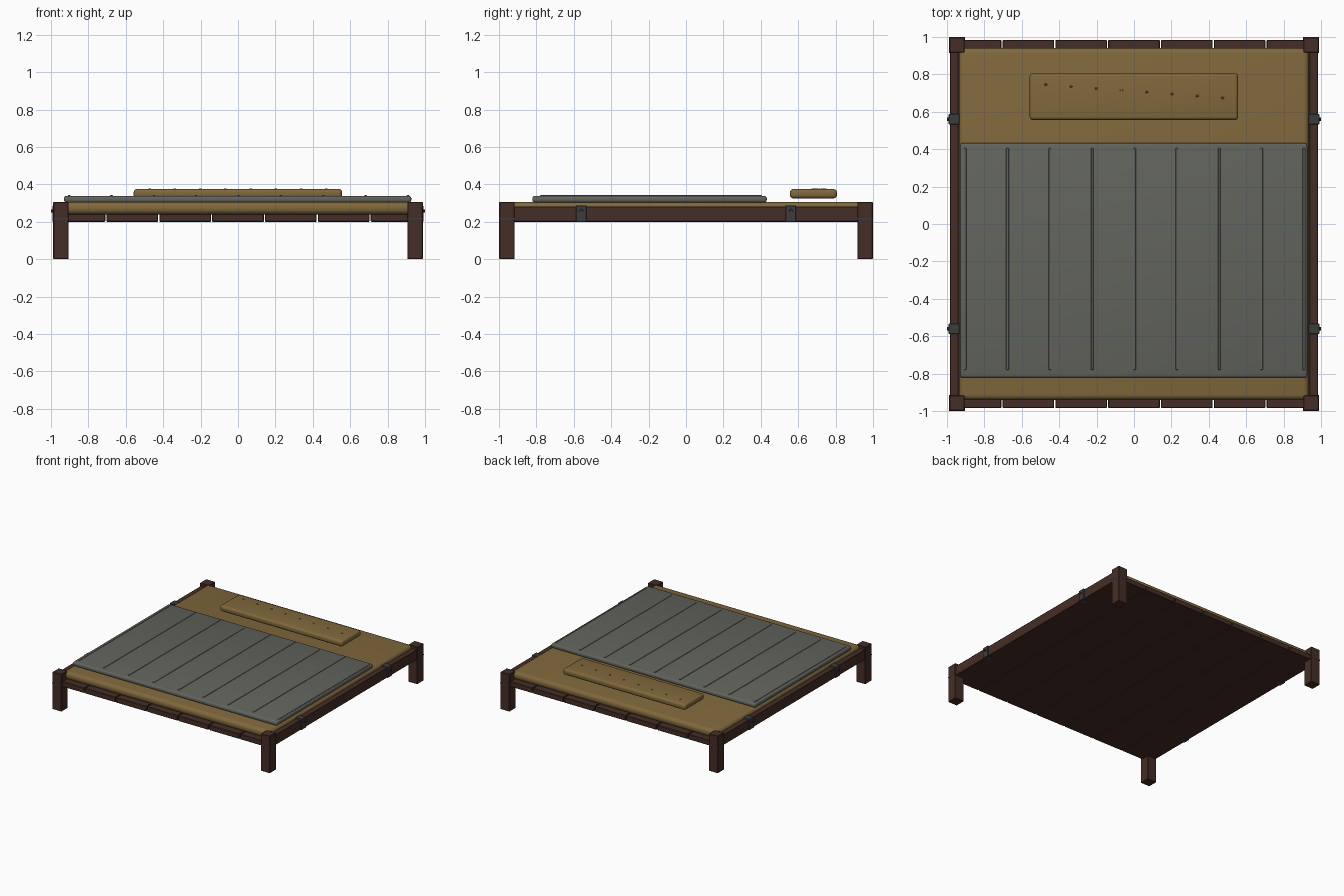
import bpy, bmesh
from mathutils import Matrix, Vector

if "Cube" in bpy.data.objects:
    bpy.data.objects.remove(bpy.data.objects["Cube"])


def material(name, rgb):
    m = bpy.data.materials.new(name)
    m.diffuse_color = (*rgb, 1)
    m.use_nodes = True
    m.node_tree.nodes["Principled BSDF"].inputs["Base Color"].default_value = m.diffuse_color
    return m


wood = material("dark_wood", (0.060, 0.027, 0.019))
canvas = material("tan_canvas", (0.216, 0.138, 0.045))
wool = material("grey_wool", (0.122, 0.127, 0.109))
iron = material("dark_iron", (0.046, 0.046, 0.046))


def box(name, x, y, z, mat, bevel=0.0, segments=1):
    """Box spanning the (min, max) ranges, with optional rounded edges."""
    lo, hi = Vector((x[0], y[0], z[0])), Vector((x[1], y[1], z[1]))
    bm = bmesh.new()
    bmesh.ops.create_cube(bm, size=1, matrix=Matrix.Translation((lo + hi) / 2)
                          @ Matrix.Diagonal((*(hi - lo), 1)))
    if bevel:
        bmesh.ops.bevel(bm, geom=bm.edges[:], offset=bevel, segments=segments,
                        profile=0.5, affect='EDGES')
    return finish(name, bm, mat, segments > 1)


def finish(name, bm, mat, smooth=False):
    me = bpy.data.meshes.new(name)
    bm.to_mesh(me)
    bm.free()
    me.materials.append(mat)
    ob = bpy.data.objects.new(name, me)
    bpy.context.collection.objects.link(ob)
    if smooth:
        bpy.ops.object.select_all(action='DESELECT')
        ob.select_set(True)
        bpy.context.view_layer.objects.active = ob
        bpy.ops.object.shade_smooth_by_angle(angle=0.7)
    return ob


def span(a, b, side):
    return sorted((a * side, b * side))


# Corner posts with thin iron bands
for sx in (-1, 1):
    for sy in (-1, 1):
        box("corner_post", span(0.905, 0.989, sx), span(0.916, 0.999, sy),
            (0, 0.306), wood, 0.004)
        box("post_band", span(0.904, 0.990, sx), span(0.915, 1.0, sy),
            (0.211, 0.219), iron)

# Side rails, clamps and bolts
for s in (-1, 1):
    box("side_rail", span(0.937, 0.983, s), (-0.95, 0.95), (0.20, 0.282), wood, 0.003)
    for y in (-0.56, 0.56):
        box("rail_clamp", span(0.932, 0.991, s), (y - 0.029, y + 0.029),
            (0.199, 0.288), iron, 0.003)
        bm = bmesh.new()
        bmesh.ops.create_cone(
            bm, cap_ends=True, segments=10, radius1=0.010, radius2=0.008, depth=0.012,
            matrix=Matrix.Translation((s * 0.993, y, 0.258))
            @ Matrix.Rotation(s * 1.570796, 4, 'Y'))
        finish("clamp_bolt", bm, iron)

# Seven long planks with narrow gaps
pitch = 0.2825
for i in range(-3, 4):
    c = i * pitch
    box("base_plank", (max(c - 0.138, -0.98), min(c + 0.138, 0.98)),
        (-0.984, 0.984), (0.20, 0.242), wood, 0.003)

# Mattress
box("mattress", (-0.935, 0.935), (-0.94, 0.94), (0.24, 0.306), canvas, 0.028, 4)

# Blanket with raised stitched folds
box("blanket", (-0.93, 0.927), (-0.822, 0.432), (0.302, 0.339), wool, 0.014, 3)
for i in range(-4, 5):
    x = i * 0.2265 + 0.003
    box("blanket_fold", (x - 0.007, x + 0.007), (-0.78, 0.405),
        (0.332, 0.342), wool, 0.002)

# Pillow with a slanting row of small tufts
box("pillow", (-0.558, 0.557), (0.556, 0.807), (0.325, 0.375), canvas, 0.018, 4)
for i in range(8):
    x = -0.472 + i * 0.135
    y = 0.71 - x * 0.075
    box("pillow_tuft", (x - 0.007, x + 0.007), (y - 0.005, y + 0.005),
        (0.371, 0.378), canvas, 0.002)
